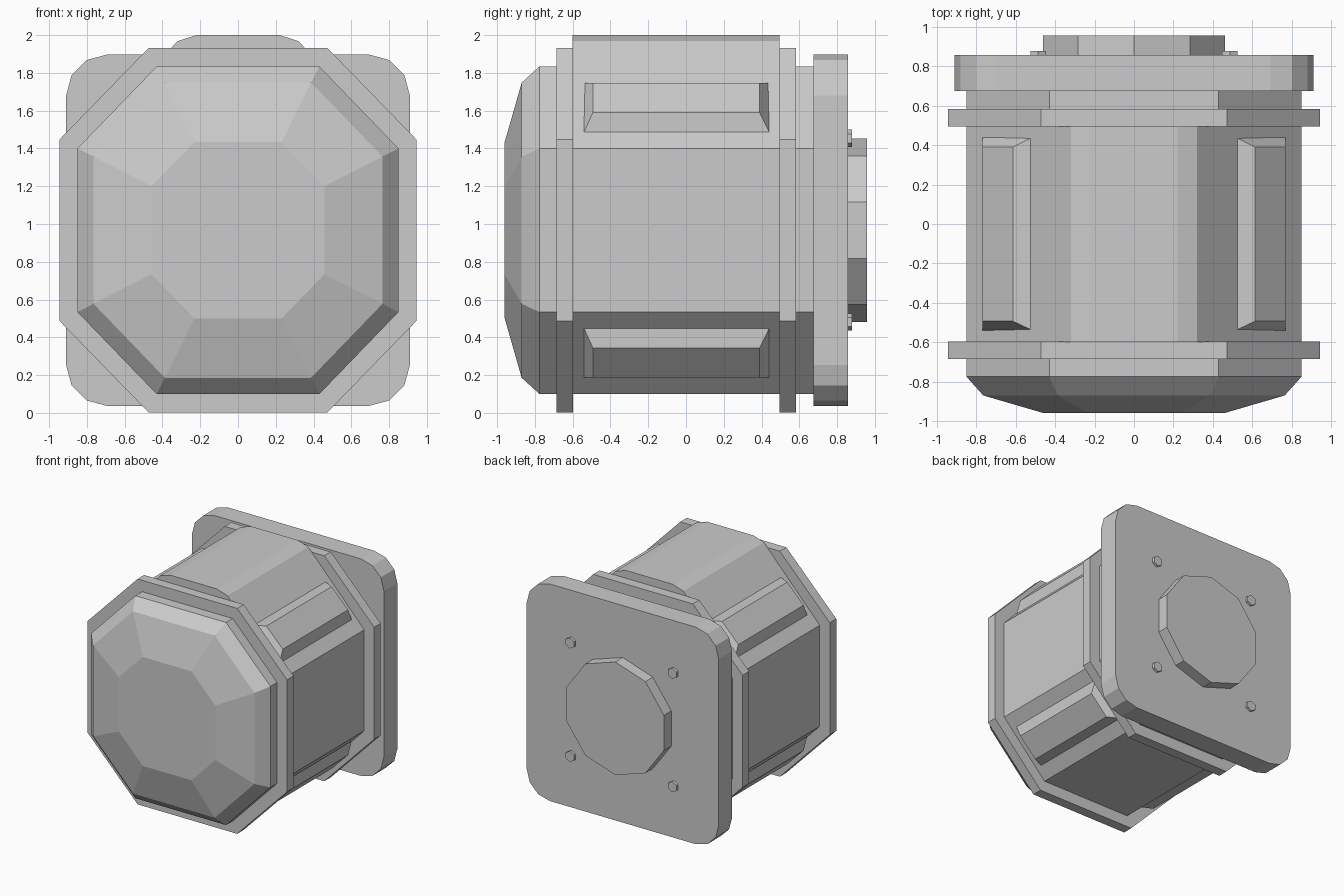
import bpy, bmesh, math

if "Cube" in bpy.data.objects:
    bpy.data.objects.remove(bpy.data.objects["Cube"], do_unlink=True)

CZ = 0.967  # height of the main axis

grey = bpy.data.materials.new("light_grey")
grey.use_nodes = True
COLOUR = (0.6, 0.6, 0.6, 1)
grey.diffuse_color = COLOUR
grey.node_tree.nodes["Principled BSDF"].inputs["Base Color"].default_value = COLOUR


def loft(name, sections):
    """Skin a list of (y, [(x, z), ...]) rings and cap both ends."""
    bm = bmesh.new()
    rings = [[bm.verts.new((x, y, z)) for x, z in ring] for y, ring in sections]
    n = len(rings[0])
    for a, b in zip(rings, rings[1:]):
        for i in range(n):
            j = (i + 1) % n
            bm.faces.new((a[i], a[j], b[j], b[i]))
    bm.faces.new(rings[0])
    bm.faces.new(rings[-1])
    bmesh.ops.recalc_face_normals(bm, faces=bm.faces)
    mesh = bpy.data.meshes.new(name)
    bm.to_mesh(mesh)
    bm.free()
    mesh.materials.append(grey)
    obj = bpy.data.objects.new(name, mesh)
    bpy.context.collection.objects.link(obj)
    return obj


def mirrored(quarter):
    """Turn a first-quadrant outline into a full one around the axis."""
    back = quarter[::-1]
    pts = (quarter + [(-x, z) for x, z in back]
           + [(-x, -z) for x, z in quarter] + [(x, -z) for x, z in back])
    return [(x, CZ + z) for x, z in pts]


def octagon(scale=1.0):
    return mirrored([(0.85 * scale, 0.433 * scale), (0.43 * scale, 0.868 * scale)])


def polygon(cx, cz, radius, sides):
    angles = [math.pi / 2 + i * math.tau / sides for i in range(sides)]
    return [(cx + radius * math.cos(a), cz + radius * math.sin(a)) for a in angles]


# Octagonal housing with a faceted nose
loft("housing", [(-0.96, octagon(0.538)), (-0.87, octagon(0.9)),
                 (-0.775, octagon()), (0.68, octagon())])

# Raised roof between the two flanges
half_roof = [(0.85, 1.4), (0.32, 1.968), (0.22, 2.0)]
roof = half_roof + [(-x, z) for x, z in half_roof[::-1]]
loft("raised_roof", [(-0.6, roof), (0.495, roof)])

# Flanges
flange = mirrored([(0.945, 0.48), (0.472, 0.966)])
for name, y in (("front_flange", -0.685), ("rear_flange", 0.495)):
    loft(name, [(y, flange), (y + 0.088, flange)])

# Tapered ribs on the four slanted sides
rib_base = [(0.515, 0.78), (0.515, 0.78), (0.77, 0.52), (0.77, 0.52)]
rib_top = [(0.515, 0.78), (0.615, 0.78), (0.77, 0.623), (0.77, 0.52)]
for sx, side in ((1, "left"), (-1, "right")):
    for sz, level in ((1, "upper"), (-1, "lower")):
        base, top = ([(sx * x, CZ + sz * z) for x, z in ring]
                     for ring in (rib_base, rib_top))
        rib = loft(f"{level}_{side}_rib",
                   [(-0.54, base), (-0.493, top), (0.39, top), (0.44, base)])
        bm = bmesh.new()
        bm.from_mesh(rib.data)
        bmesh.ops.remove_doubles(bm, verts=bm.verts, dist=0.001)
        bmesh.ops.recalc_face_normals(bm, faces=bm.faces)
        bm.to_mesh(rib.data)
        bm.free()

# Mounting plate with rounded corners
R = 0.217
corner = [(0.91 - R + R * math.cos(a), 0.93 - R + R * math.sin(a))
          for a in (i * math.pi / 6 for i in range(4))]
plate = mirrored(corner)
loft("mounting_plate", [(0.675, plate), (0.857, plate)])

# Rear boss and bolts
boss = polygon(0, CZ, 0.485, 10)
loft("rear_boss", [(0.85, boss), (0.957, boss)])
for sx, side in ((1, "left"), (-1, "right")):
    for sz, level in ((1, "upper"), (-1, "lower")):
        bolt = polygon(sx * 0.486, CZ + sz * 0.486, 0.046, 6)
        loft(f"{level}_{side}_bolt", [(0.85, bolt), (0.879, bolt)])
